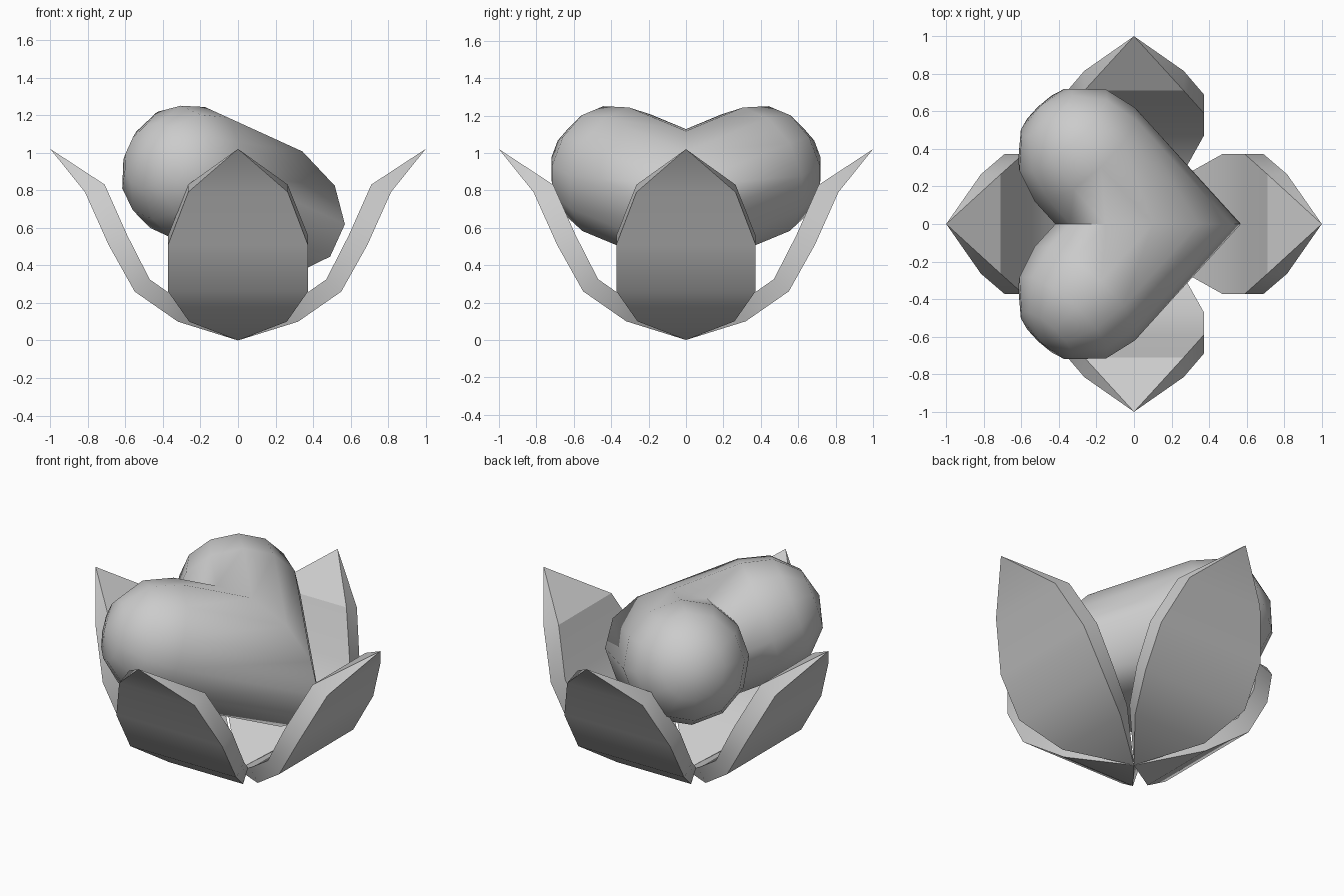
import bpy, bmesh, math
from mathutils import Vector, Matrix

if "Cube" in bpy.data.objects:
    bpy.data.objects.remove(bpy.data.objects["Cube"])


def finish(bm, name, angle):
    bmesh.ops.remove_doubles(bm, verts=bm.verts, dist=1e-4)
    bmesh.ops.recalc_face_normals(bm, faces=bm.faces)
    me = bpy.data.meshes.new(name)
    bm.to_mesh(me)
    bm.free()
    ob = bpy.data.objects.new(name, me)
    bpy.context.collection.objects.link(ob)
    bpy.ops.object.select_all(action='DESELECT')
    ob.select_set(True)
    bpy.context.view_layer.objects.active = ob
    bpy.ops.object.shade_smooth_by_angle(angle=math.radians(angle))
    return ob


# Petals: thick curved leaf, pointed at base and tip
# (outer radius, outer z, inner radius, inner z, half width)
PETAL = [(0.32, 0.10, 0.27, 0.185, 0.26),
         (0.55, 0.26, 0.47, 0.325, 0.372),
         (0.69, 0.51, 0.59, 0.56, 0.372),
         (0.815, 0.79, 0.71, 0.83, 0.265)]


def petal(name, turn):
    bm = bmesh.new()
    base = bm.verts.new((0, 0, 0))
    tip = bm.verts.new((1, 0, 1.02))
    rings = [[bm.verts.new(p) for p in
              ((ro, -w, zo), (ro, w, zo), (ri, w, zi), (ri, -w, zi))]
             for ro, zo, ri, zi, w in PETAL]
    for i in range(4):
        j = (i + 1) % 4
        for a, b in zip(rings, rings[1:]):
            bm.faces.new((a[i], a[j], b[j], b[i]))
        bm.faces.new((base, rings[0][j], rings[0][i]))
        bm.faces.new((tip, rings[-1][i], rings[-1][j]))
    ob = finish(bm, name, 32)
    ob.rotation_euler.z = turn


for k, side in enumerate(("right", "back", "left", "front")):
    petal("petal_" + side, k * math.pi / 2)


# Heart: half capsule at 45 degrees, cut on the centre plane and mirrored
def heart():
    R, C, N = 0.366, 0.37, 12
    axis = Vector((1, -1, 0)).normalized()
    across = Vector((1, 1, 0)).normalized()
    up = Vector((0, 0, 1))
    centre = Vector((-C, C, 0))
    bm = bmesh.new()
    pole = bm.verts.new(centre - axis * R)
    rings = []
    for deg in (30, 60, 90, None):
        ring = []
        for k in range(N):
            t = 2 * math.pi * (k + 0.5) / N
            radial = across * math.cos(t) + up * math.sin(t)
            a = math.radians(90 if deg is None else deg)
            p = centre + radial * R * math.sin(a) - axis * R * math.cos(a)
            if deg is None:
                p = p - axis * (p.y / axis.y)
            ring.append(bm.verts.new(p))
        rings.append(ring)
    for i in range(N):
        j = (i + 1) % N
        bm.faces.new((pole, rings[0][i], rings[0][j]))
        for a, b in zip(rings, rings[1:]):
            bm.faces.new((a[i], b[i], b[j], a[j]))
    dup = bmesh.ops.duplicate(bm, geom=bm.verts[:] + bm.edges[:] + bm.faces[:])
    new = [g for g in dup["geom"] if isinstance(g, bmesh.types.BMVert)]
    bmesh.ops.transform(bm, matrix=Matrix.Scale(-1, 4, (0, 1, 0)), verts=new)
    ob = finish(bm, "heart", 60)
    ob.location = (0.075, 0, 0.74)
    ob.rotation_euler.y = math.radians(24.5)


heart()
